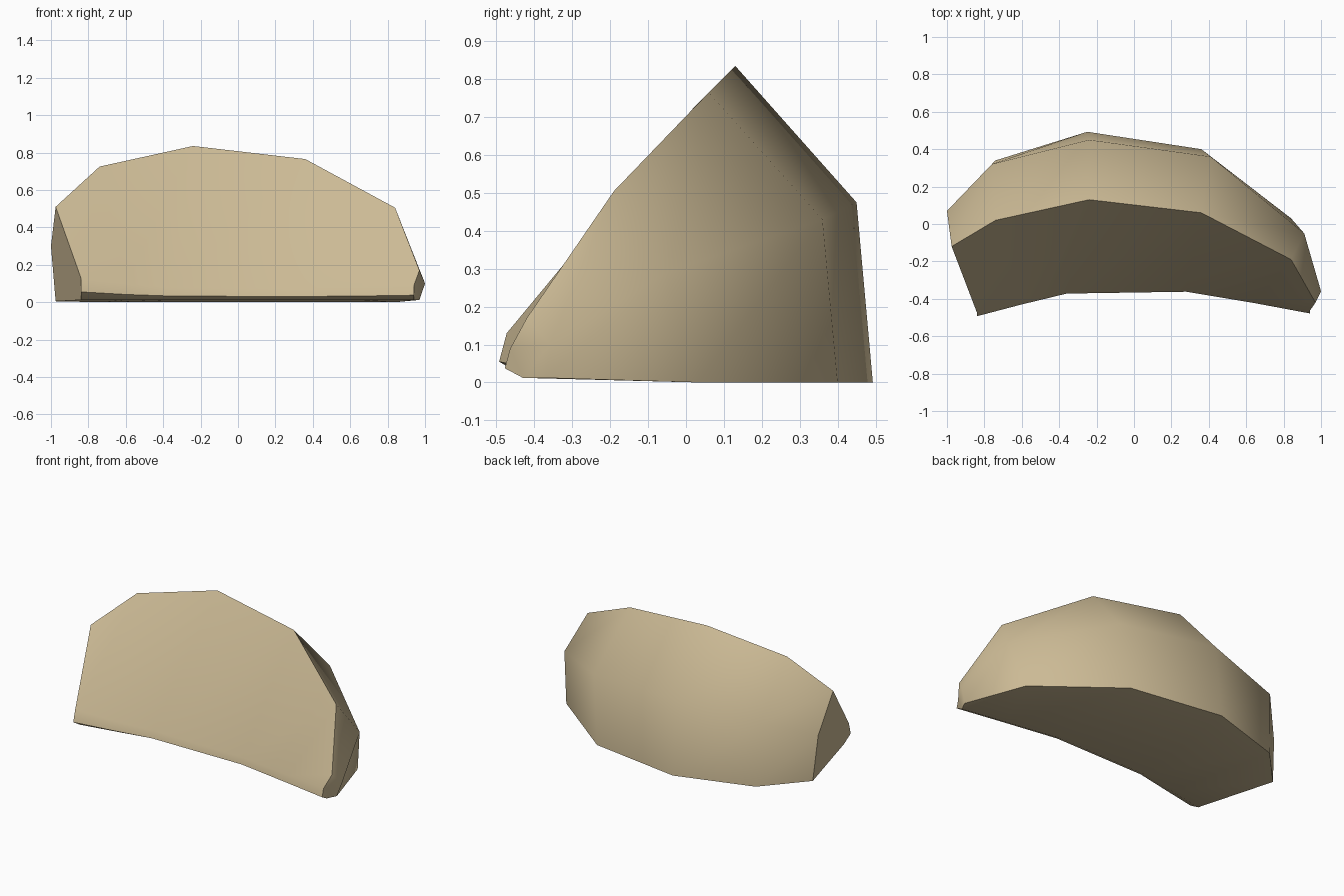
import bpy, bmesh, math

if "Cube" in bpy.data.objects:
    bpy.data.objects.remove(bpy.data.objects["Cube"])

# Curved wedge: cross-sections from left to right
# (ridge xyz, back bulge xyz, back base xyz, inner core x, y, roundness)
SECTIONS = [
    ((-0.975, -0.12, 0.51), (-1.0, 0.07, 0.30), (-0.975, 0.09, 0.005), (-0.84, -0.493, 1.0)),
    ((-0.74, 0.02, 0.725), (-0.76, 0.32, 0.41), (-0.74, 0.34, 0.0), (-0.60, -0.43, 0.75)),
    ((-0.24, 0.13, 0.835), (-0.24, 0.45, 0.475), (-0.25, 0.493, 0.0), (-0.36, -0.372, 0.6)),
    ((0.36, 0.06, 0.765), (0.41, 0.36, 0.43), (0.36, 0.40, 0.0), (0.28, -0.362, 0.55)),
    ((0.84, -0.19, 0.505), (0.91, -0.05, 0.29), (0.84, 0.03, 0.0), (0.65, -0.424, 0.6)),
    ((0.97, -0.42, 0.17), (1.0, -0.36, 0.10), (0.97, -0.37, 0.012), (0.94, -0.478, 0.68)),
]


def ring(ridge, bulge, base, core):
    # the inner core edge is rounded over by three points
    x, y, r = core
    return [ridge, bulge, base,
            (x, y + 0.07 * r, 0.012), (x, y, 0.055 * r), (x, y + 0.02 * r, 0.13 * r)]


bm = bmesh.new()
rings = [[bm.verts.new(p) for p in ring(*s)] for s in SECTIONS]
for a, b in zip(rings, rings[1:]):
    for i in range(6):
        j = (i + 1) % 6
        bm.faces.new((a[i], a[j], b[j], b[i]))
# flat cut ends
ends = [bm.faces.new(rings[0]), bm.faces.new(rings[-1])]
bmesh.ops.recalc_face_normals(bm, faces=bm.faces[:])

mesh = bpy.data.meshes.new("curved_wedge")
bm.to_mesh(mesh)
bm.free()
wedge = bpy.data.objects.new("curved_wedge", mesh)
bpy.context.collection.objects.link(wedge)

tan = bpy.data.materials.new("tan")
tan.diffuse_color = (0.60, 0.49, 0.30, 1)
tan.use_nodes = True
tan.node_tree.nodes["Principled BSDF"].inputs["Base Color"].default_value = tan.diffuse_color
mesh.materials.append(tan)

# smooth body with sharp ridge, base and ends
bpy.context.view_layer.objects.active = wedge
wedge.select_set(True)
bpy.ops.object.shade_smooth_by_angle(angle=math.radians(50))
